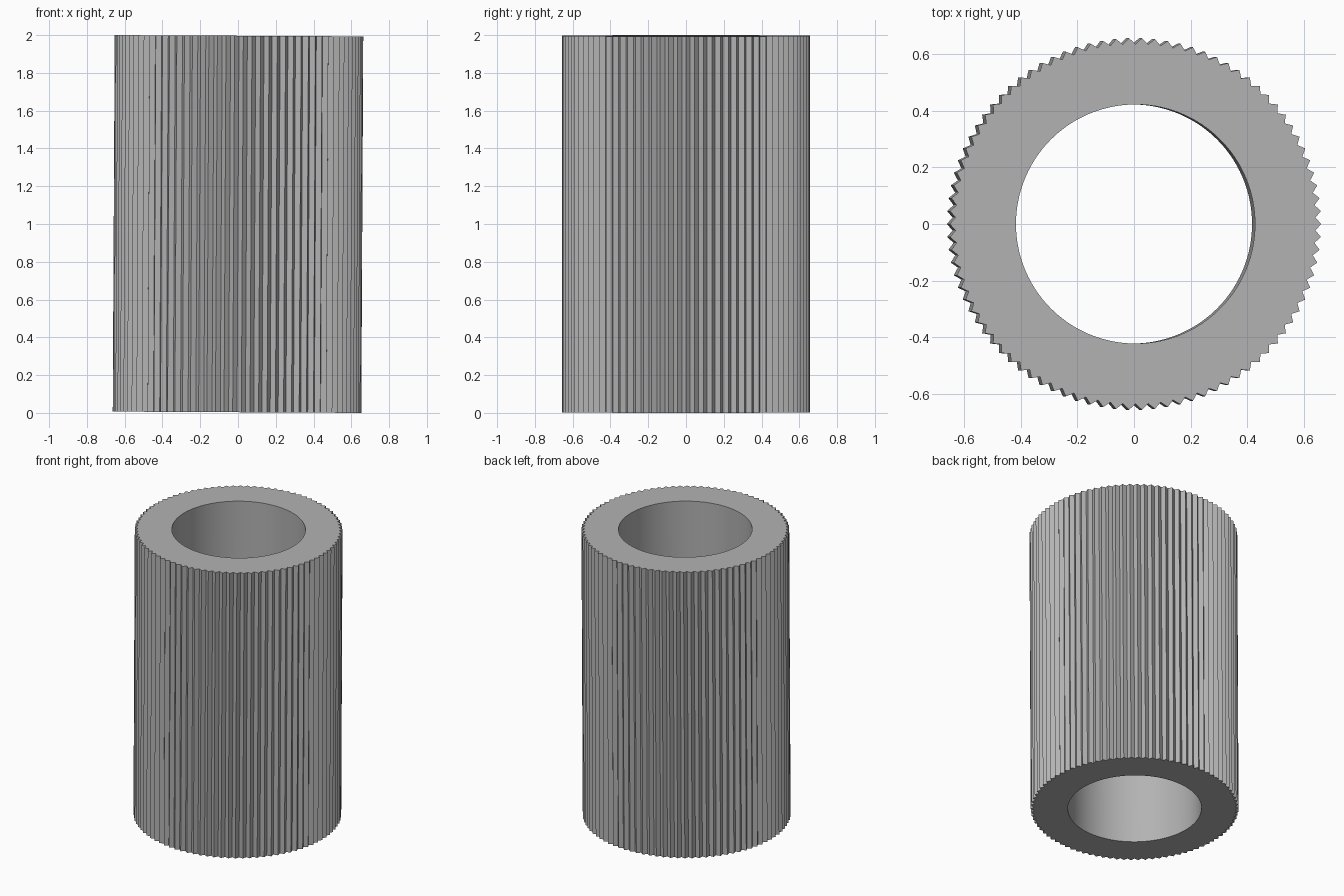
import bpy, bmesh
from math import sin, cos, pi, radians
from mathutils import Matrix

cube = bpy.data.objects.get("Cube")
if cube:
    bpy.data.objects.remove(cube, do_unlink=True)

TEETH = 90
TIP, ROOT, BORE = 0.658, 0.637, 0.423
TILT = radians(0.3)
LENGTH = (2 - 2 * TIP * sin(TILT)) / cos(TILT)

grey = bpy.data.materials.new("plain_grey")
grey.use_nodes = True
colour = (0.45, 0.45, 0.45, 1)
grey.diffuse_color = colour
grey.node_tree.nodes["Principled BSDF"].inputs["Base Color"].default_value = colour

# Toothed outer wall, plain bore and flat end rings
bm = bmesh.new()
count = TEETH * 2


def ring(radius_at, z):
    verts = []
    for i in range(count):
        a = 2 * pi * i / count
        r = radius_at(i)
        verts.append(bm.verts.new((r * cos(a), r * sin(a), z)))
    return verts


def tooth(i):
    return ROOT if i % 2 else TIP


def bore(i):
    return BORE


h = LENGTH / 2
loops = [ring(tooth, -h), ring(tooth, h), ring(bore, h), ring(bore, -h)]
for k in range(4):
    a, b = loops[k], loops[(k + 1) % 4]
    for i in range(count):
        j = (i + 1) % count
        face = bm.faces.new((a[i], a[j], b[j], b[i]))
        face.smooth = k == 2
bmesh.ops.recalc_face_normals(bm, faces=bm.faces)

# Slight lean of the whole sleeve towards +x
bm.transform(Matrix.Translation((0, 0, 1)) @ Matrix.Rotation(TILT, 4, "Y"))

mesh = bpy.data.meshes.new("ribbed_sleeve")
bm.to_mesh(mesh)
bm.free()
mesh.materials.append(grey)
sleeve = bpy.data.objects.new("ribbed_sleeve", mesh)
bpy.context.collection.objects.link(sleeve)

# Smooth bore with sharp rims and ribs
bpy.context.view_layer.objects.active = sleeve
sleeve.select_set(True)
bpy.ops.object.shade_smooth_by_angle(angle=radians(20))
